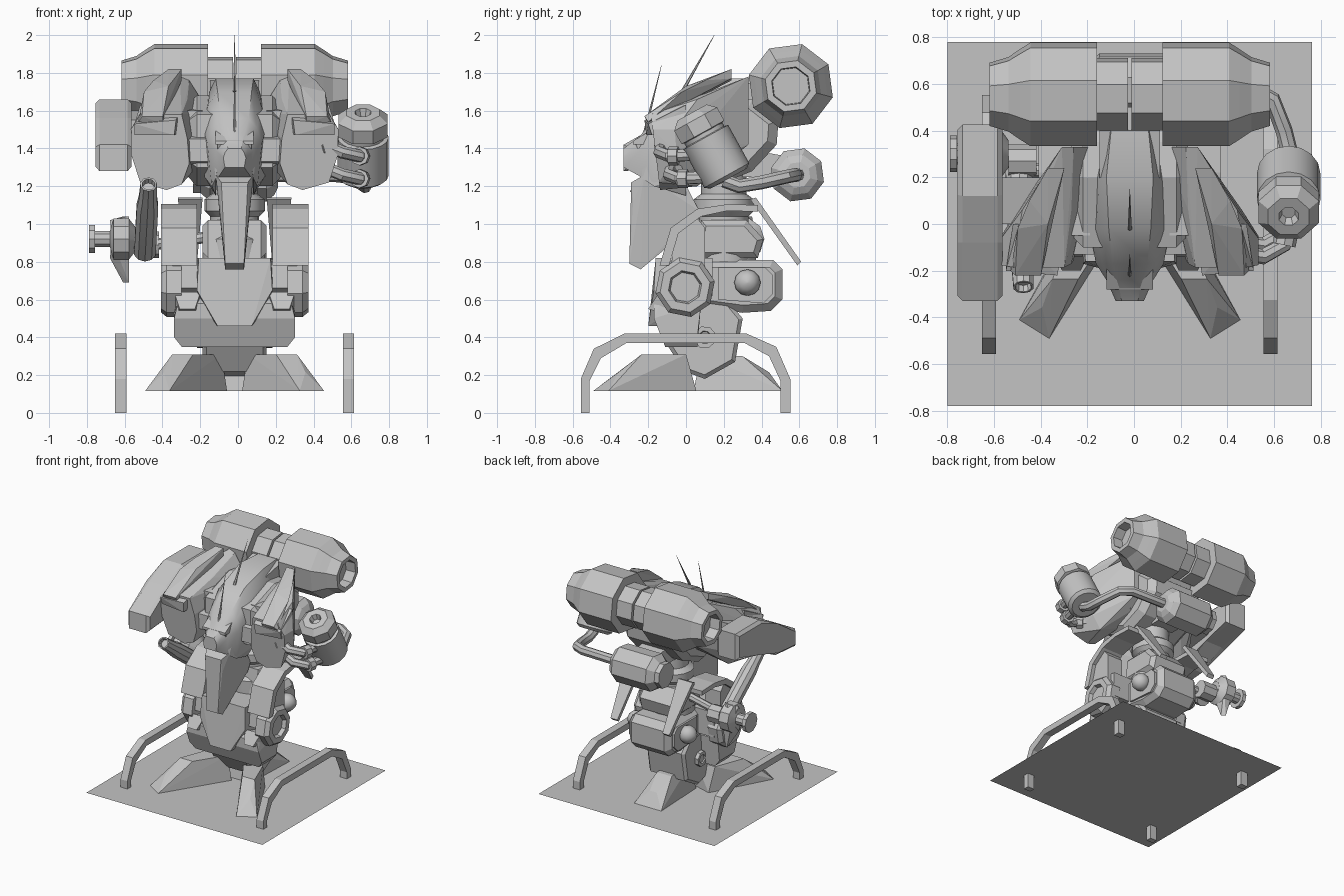
import bpy, bmesh, math
from mathutils import Vector

CX = -0.018  # symmetry plane of the machine
MAT = bpy.data.materials.new("light_grey")
MAT.diffuse_color = (0.55, 0.55, 0.55, 1)


def finish(name, bm, mirror=False, smooth=False):
    """Turn a bmesh into an object, with an optional mirrored copy."""
    bmesh.ops.recalc_face_normals(bm, faces=bm.faces)
    for side in ((1, -1) if mirror else (1,)):
        b = bm.copy()
        if side < 0:
            for v in b.verts:
                v.co.x *= -1
            bmesh.ops.reverse_faces(b, faces=b.faces)
        label = name if not mirror else ("right_" if side > 0 else "left_") + name
        me = bpy.data.meshes.new(label)
        b.to_mesh(me)
        b.free()
        me.materials.append(MAT)
        if smooth:
            me.shade_smooth()
            me.set_sharp_from_angle(angle=math.radians(35))
        ob = bpy.data.objects.new(label, me)
        ob.location.x = CX
        bpy.context.collection.objects.link(ob)
    bm.free()


def hull(name, pts, mirror=False):
    bm = bmesh.new()
    vs = [bm.verts.new(p) for p in pts]
    r = bmesh.ops.convex_hull(bm, input=vs)
    junk = [g for g in r["geom_interior"] + r["geom_unused"] if isinstance(g, bmesh.types.BMVert)]
    bmesh.ops.delete(bm, geom=list(set(junk)), context='VERTS')
    bmesh.ops.dissolve_limit(bm, angle_limit=0.02, verts=bm.verts, edges=bm.edges)
    finish(name, bm, mirror)


def slab(name, prof, x0, x1, mirror=False, bevel=0):
    """Side profile (y, z) extruded across x."""
    bm = bmesh.new()
    a = [bm.verts.new((x0, y, z)) for y, z in prof]
    b = [bm.verts.new((x1, y, z)) for y, z in prof]
    n = len(prof)
    caps = [bm.faces.new(a), bm.faces.new(b)]
    for i in range(n):
        bm.faces.new((a[i], a[(i + 1) % n], b[(i + 1) % n], b[i]))
    if bevel:
        edges = {e for f in caps for e in f.edges}
        bmesh.ops.bevel(bm, geom=list(edges), offset=bevel, segments=1, affect='EDGES')
    finish(name, bm, mirror)


def lathe(name, origin, axis, prof, seg=8, rot=0.0, mirror=False):
    """Rings (distance, radius) along an axis."""
    bm = bmesh.new()
    d = Vector(axis).normalized()
    u = Vector((0, 1, 0)) if abs(d.x) > 0.9 else d.cross(Vector((1, 0, 0))).normalized()
    w = d.cross(u)
    rings = []
    for t, r in prof:
        rings.append([bm.verts.new(Vector(origin) + d * t + (u * math.cos(a) + w * math.sin(a)) * r)
                      for a in (rot + i * math.tau / seg for i in range(seg))])
    for p, q in zip(rings, rings[1:]):
        for i in range(seg):
            j = (i + 1) % seg
            bm.faces.new((p[i], p[j], q[j], q[i]))
    bm.faces.new(rings[0])
    bm.faces.new(rings[-1])
    finish(name, bm, mirror, seg > 8)


def tube(name, pts, r, mirror=False):
    cu = bpy.data.curves.new(name, 'CURVE')
    cu.dimensions = '3D'
    cu.bevel_depth, cu.bevel_resolution, cu.use_fill_caps = r, 2, True
    sp = cu.splines.new('POLY')
    sp.points.add(len(pts) - 1)
    for p, co in zip(sp.points, pts):
        p.co = (*co, 1)
    ob = bpy.data.objects.new(name + "_path", cu)
    bpy.context.collection.objects.link(ob)
    bm = bmesh.new()
    bm.from_mesh(ob.evaluated_get(bpy.context.evaluated_depsgraph_get()).to_mesh())
    bpy.data.objects.remove(ob)
    finish(name, bm, mirror, True)


def both(pts):
    return [(s * x, y, z) for x, y, z in pts for s in (-1, 1)]


# Ground sheet
bm = bmesh.new()
bm.faces.new([bm.verts.new((x, y, 0.117)) for x, y in ((-.78, -.78), (.78, -.78), (.78, .78), (-.78, .78))])
finish("base_sheet", bm)

# Side rails
outer = [(-.557, 0), (-.557, .18), (-.488, .34), (-.325, .42), (.32, .42), (.478, .35), (.552, .18), (.552, 0)]
inner = [(.5, 0), (.5, .17), (.44, .3), (.31, .37), (-.315, .37), (-.45, .29), (-.51, .17), (-.51, 0)]
slab("side_rail", outer + inner, .573, .633, True)

# Splayed front feet and rear toe
hull("foot", [(.473, -.41, .117), (.345, -.49, .117), (.375, -.357, .215), (.33, -.235, .31), (.22, -.235, .31),
              (.24, 0, .31), (.07, 0, .31), (.22, .055, .117), (.04, .0, .117), (.36, -.2, .117)], True)
hull("rear_toe", both([(.12, .51, .117), (.03, .44, .215), (.065, .3, .3), (.07, .08, .31), (.1, .04, .117)]))

# Lower trunk, hip and waist
slab("lower_trunk", [(-.1, .36), (-.01, .22), (.1, .18), (.26, .27), (.3, .5), (.2, .62), (-.1, .6)], -.17, .17, bevel=.02)
lathe("trunk_disc", (.15, .1, .4), (1, 0, 0), [(0, .06), (.05, .06), (.05, .035), (.04, .03)], 8, .3, True)
hull("pelvis", both([(.3, -.17, .58), (.32, -.17, .5), (.32, -.13, .4), (.28, -.11, .35), (.32, .06, .4),
                     (.28, .06, .35), (.32, .08, .58), (.3, -.12, .62)]))
slab("hip_beam", [(-.12, .66), (-.1, .8), (-.02, .82), (.14, .82), (.14, .62), (-.05, .62)], -.33, .33)
hull("front_apron", both([(.19, -.16, .82), (.2, -.17, .65), (.09, -.2, .46), (.2, 0, .82), (.2, 0, .6), (.1, 0, .46)]))
hull("apron_tab", [(.18, -.14, .64), (.32, -.14, .64), (.21, -.2, .55), (.29, -.2, .55),
                   (.19, -.1, .52), (.31, -.1, .52)], True)
lathe("hip_disc", (.28, -.005, .665), (1, 0, 0),
      [(0, .16), (.08, .16), (.11, .135), (.11, .09), (.08, .08)], 8, .2, True)
slab("rear_housing", [(.08, .56), (.08, .81), (.46, .81), (.51, .76), (.51, .6), (.45, .54), (.3, .53)], -.185, .185, bevel=.04)
slab("housing_side_plate", [(.17, .6), (.17, .77), (.42, .77), (.46, .73), (.46, .63), (.41, .58)], .18, .2, True)
lathe("hip_ball", (.225, .325, .69), (1, 0, 0),
      [(.07 * math.sin(a), .07 * math.cos(a)) for a in (-1.5, -1, -.5, 0, .5, 1, 1.5)], 12, 0, True)
lathe("waist", (0, .2, .8), (0, 0, 1), [(0, .17), (.12, .17), (.15, .13), (.24, .13), (.27, .16), (.33, .16), (.36, .12), (.46, .12)], 16)
slab("waist_motor", [(.05, .82), (.08, 1.02), (.32, 1.02), (.41, .92), (.38, .82)], -.17, .17, bevel=.03)

# Curved thigh guards and tail flaps
slab("thigh_guard", [(-.14, .78), (-.08, .98), (.06, 1.08), (.22, 1.105), (.38, 1.1), (.38, 1.065), (.22, 1.07),
                     (.08, 1.04), (-.04, .95), (-.09, .78)], .2, .39, True)
slab("guard_block", [(-.09, .68), (-.06, .94), (.06, 1.03), (.1, .98), (.1, .7)], .22, .36, True)
hull("tail_flap", [(.17, .34, 1.13), (.3, .34, 1.13), (.17, .37, 1.14), (.3, .37, 1.14), (.2, .59, .78), (.26, .59, .78),
                   (.2, .61, .8), (.26, .61, .8)], True)

# Torso core
slab("torso", [(-.1, 1.3), (-.1, 1.58), (.2, 1.68), (.35, 1.66), (.49, 1.55), (.48, 1.42), (.35, 1.28), (.15, 1.2)],
     -.25, .25, bevel=.05)
slab("shoulder_axle", [(-.13, 1.33), (-.13, 1.45), (-.05, 1.47), (-.05, 1.31)], -.3, .3)
slab("torso_side_box", [(-.05, 1.32), (-.05, 1.6), (.25, 1.62), (.25, 1.35)], .17, .265, True)

# Cockpit: rounded cross-sections joined front to back
bm = bmesh.new()
rings = []
for y, top_w, mid_w, zb, zm, zt in ((.4, .08, .11, 1.45, 1.6, 1.77), (.2, .1, .155, 1.32, 1.6, 1.77),
                                    (-.02, .09, .172, 1.24, 1.53, 1.7), (-.17, .075, .145, 1.22, 1.43, 1.56),
                                    (-.24, .05, .1, 1.25, 1.39, 1.47), (-.33, .035, .06, 1.3, 1.35, 1.4)):
    half = [(top_w, zt), (top_w * .4 + mid_w * .6, zt * .6 + zm * .4), (mid_w, zm), (mid_w * .85, zb)]
    rings.append([bm.verts.new((x, y, z)) for x, z in half + [(-x, z) for x, z in reversed(half)]])
for p, q in zip(rings, rings[1:]):
    for i in range(8):
        bm.faces.new((p[i], p[(i + 1) % 8], q[(i + 1) % 8], q[i]))
bm.faces.new(rings[0])
bm.faces.new(rings[-1])
finish("cockpit", bm, smooth=True)
slab("nose_visor", [(-.28, 1.42), (-.28, 1.44), (-.18, 1.5), (-.18, 1.42)], -.1, .1)
hull("cheek_plate", [(.08, -.24, 1.36), (.12, -.18, 1.4), (.1, -.23, 1.24), (.12, -.17, 1.2), (.1, 0, 1.15),
                     (.16, 0, 1.25), (.165, 0, 1.45)], True)
hull("chin_gun", both([(.07, -.29, 1.22), (.1, -.22, 1.26), (.08, -.05, 1.3), (.08, .07, 1.07), (.07, .05, 1.0),
                       (.05, -.24, .76), (.05, -.3, .79), (.075, -.28, 1.12)]))
lathe("nose_light", (-.09, -.235, 1.42), (1, 0, 0), [(0, .03), (.18, .03)], 8)

# Antennas
for nm, a, b in (("rear_antenna", (0, -.02, 1.7), (0, .15, 2.0)), ("front_antenna", (0, -.235, 1.42), (0, -.13, 1.84))):
    d = Vector(b) - Vector(a)
    lathe(nm, a, d, [(0, .01), (d.length * .3, .007), (d.length, .001)], 6)

# Splayed shoulder pods with a top armour plate
front = [(.5, 1.58), (.28, 1.58), (.25, 1.45), (.24, 1.32), (.28, 1.21), (.36, 1.18), (.5, 1.22), (.545, 1.36), (.55, 1.5)]
middle = [(.46, 1.66), (.25, 1.66), (.21, 1.5), (.22, 1.28), (.4, 1.2), (.47, 1.3), (.48, 1.45)]
rear = [(.29, 1.78), (.24, 1.76), (.14, 1.6), (.16, 1.42), (.29, 1.42)]
hull("shoulder_pod", [(x, -.14 - (z - 1.2) * .12, z) for x, z in front] + [(x, .06, z) for x, z in middle]
     + [(x, .33, z) for x, z in rear] + [(.55, -.05, 1.38), (.55, -.06, 1.5)], True)
hull("shoulder_brow", [(.53, -.2, 1.53), (.31, -.22, 1.55), (.53, -.18, 1.47), (.32, -.21, 1.47),
                       (.5, 0, 1.63), (.27, 0, 1.64), (.5, 0, 1.5), (.27, 0, 1.5)], True)
hull("shoulder_top_plate", [(.49, -.22, 1.57), (.38, -.22, 1.57), (.51, -.2, 1.54), (.38, -.2, 1.53), (.48, -.02, 1.7),
                            (.35, 0, 1.73), (.43, .1, 1.76), (.35, .24, 1.82), (.28, .24, 1.82), (.35, .24, 1.77),
                            (.28, .24, 1.76)], True)

# Rear twin-drum launcher
centre = (0, .555, 1.73)
r8 = math.radians(75)
lathe("launcher_drum", centre, (1, 0, 0), [(.14, .15), (.14, .23), (.425, .23), (.47, .2), (.52, .165), (.6, .14), (.6, .105), (.52, .1)],
      8, r8, True)
lathe("launcher_axle", centre, (1, 0, 0), [(.008, .16), (.15, .16)], 8, r8, True)
slab("launcher_mount", [(.15, 1.55), (.2, 1.72), (.4, 1.76), (.5, 1.6), (.42, 1.45)], -.13, .13)

# Lower rear drum and its feed pipe
lathe("rear_drum", (0, .59, 1.26), (1, 0, 0), [(-.22, .07), (-.22, .1), (-.18, .1), (-.13, .145), (.17, .145), (.21, .11), (.23, .07)], 8, r8)
slab("rear_drum_mount", [(.3, 1.25), (.3, 1.4), (.58, 1.35), (.58, 1.25)], -.1, .1)
tube("feed_pipe", [(.2, .59, 1.26), (.52, .58, 1.26), (.61, .53, 1.25), (.66, .4, 1.22), (.69, .28, 1.2), (.69, .2, 1.23)], .037)

# Right canister and hoses
tilt = (0, -.48, .87)
lathe("canister", (.68, .225, 1.24), tilt, [(0, .11), (.02, .136), (.25, .136), (.255, .115), (.3, .115)], 16)
lathe("canister_cap", (.68, .225, 1.24), tilt,
      [(.275, .115), (.28, .14), (.36, .14), (.4, .095), (.4, .045), (.36, .03)], 8, math.pi / 8)
for k, (dy, dz) in enumerate(((0, .07), (.05, -.05))):
    tube("hose_%d" % k, [(.44, -.06 + dy, 1.33 + dz), (.5, -.13 + dy, 1.34 + dz), (.57, -.14 + dy, 1.31 + dz),
                         (.66, -.09 + dy, 1.29 + dz), (.7, .1 + dy, 1.3 + dz)], .034)
    lathe("hose_collar_%d" % k, (.47, -.1 + dy, 1.335 + dz), (.6, -.7, .1), [(0, .05), (.05, .05)], 8)
    lathe("hose_end_%d" % k, (.66, -.09 + dy, 1.29 + dz), (.2, .95, 0), [(0, .05), (.05, .05)], 8)

# Left missile box
slab("missile_box", [(-.33, 1.28), (-.33, 1.42), (-.08, 1.56), (.12, 1.66), (.425, 1.66), (.425, 1.45), (.15, 1.42), (-.08, 1.3)],
     -.737, -.545, bevel=.022)
slab("missile_box_mount", [(0, 1.42), (0, 1.55), (.2, 1.6), (.2, 1.45)], -.58, -.3)

# Left lower arm: strut, wheel and claw
d = Vector((-.02, .5, -.36))
lathe("arm_strut", (-.455, -.27, 1.21), d, [(.03, .03), (0, .035), (0, .045), (.12, .05), (.2, .06), (d.length, .06)], 10)
lathe("arm_elbow", (-.52, .27, .89), (1, 0, 0), [(0, .07), (.12, .07)], 8)
tube("arm_link", [(-.45, .24, .89), (-.35, .22, .9), (-.15, .2, .93)], .03)
lathe("claw_wheel", (-.52, .3, .92), (-1, 0, 0),
      [(0, .06), (.04, .115), (.12, .115), (.14, .045), (.22, .045), (.22, .078), (.25, .078)], 10)
for nm, s in (("lower_claw", -1), ("upper_claw", 1)):
    hull(nm, [(-.65, .23, .92), (-.56, .23, .92), (-.65, .37, .92), (-.56, .37, .92), (-.66, .3, .92 + s * .1),
              (-.56, .33, .92 + s * (.23 if s < 0 else .12)), (-.59, .35, .92 + s * (.23 if s < 0 else .12))])
